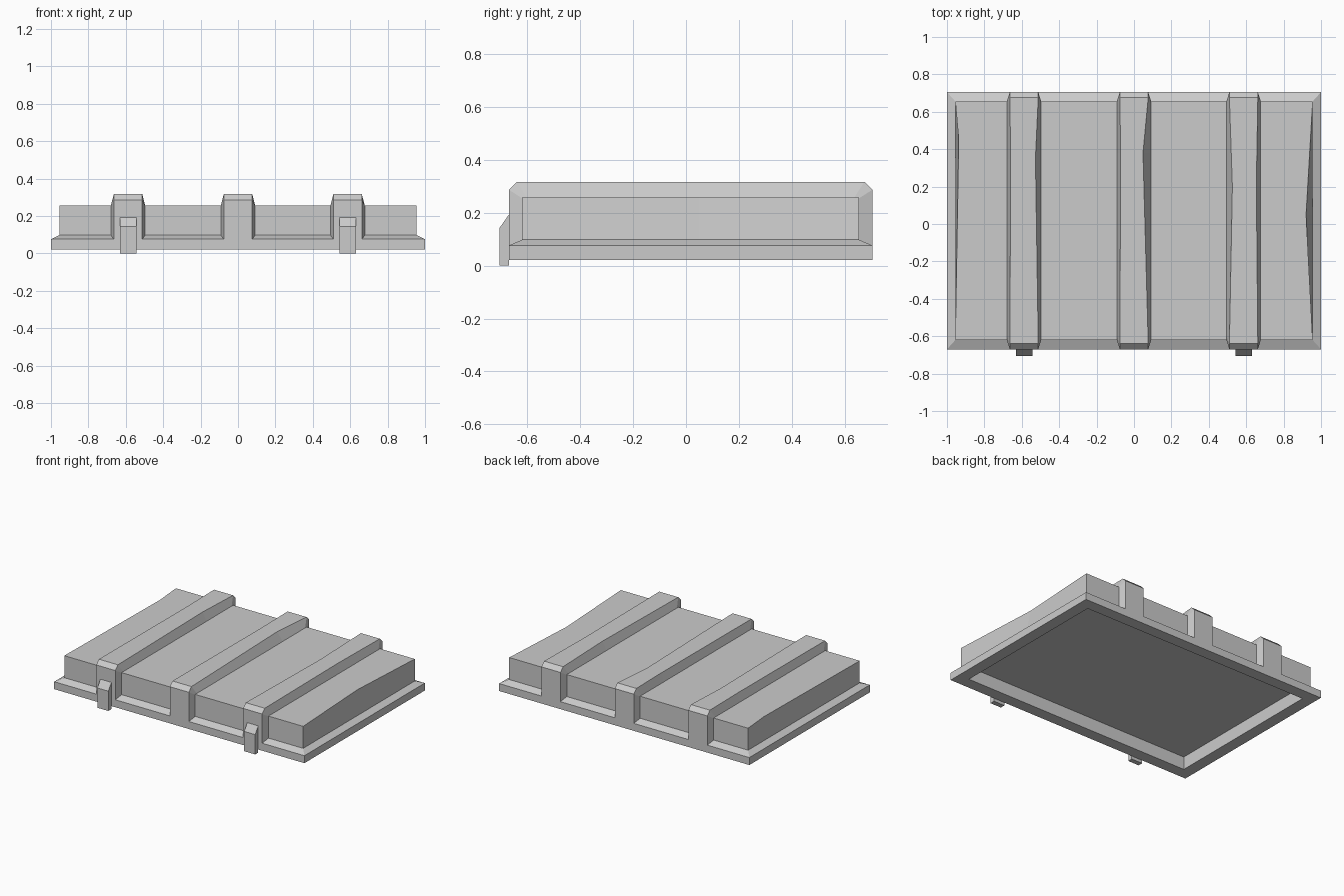
import bpy, bmesh

if "Cube" in bpy.data.objects:
    bpy.data.objects.remove(bpy.data.objects["Cube"])


def make_object(name, verts, faces):
    mesh = bpy.data.meshes.new(name)
    mesh.from_pydata(verts, [], faces)
    bm = bmesh.new()
    bm.from_mesh(mesh)
    bmesh.ops.recalc_face_normals(bm, faces=bm.faces)
    bm.to_mesh(mesh)
    bm.free()
    obj = bpy.data.objects.new(name, mesh)
    bpy.context.collection.objects.link(obj)
    return obj


def bridge(verts, rings, closed=True, caps=True):
    """Quads between equal rings of points, optionally capped at both ends."""
    n = len(rings[0])
    faces = []
    for r in range(len(rings) - 1):
        for i in range(n if closed else n - 1):
            j = (i + 1) % n
            faces.append((r * n + i, r * n + j, (r + 1) * n + j, (r + 1) * n + i))
    if caps:
        last = (len(rings) - 1) * n
        faces += [tuple(range(n)), tuple(range(last, last + n))]
    return faces


def ring(x, y0, y1, z, left_dent=0, right_dent=0):
    # rectangle with one extra point on each short side
    return [(-x, y0, z), (x, y0, z), (x - right_dent, 0.05, z),
            (x, y1, z), (-x, y1, z), (-x + left_dent, 0.45, z)]


# hollow lid: recess, rim, sloped ledge and raised panel with worn short edges
rings = [
    ring(0.915, -0.585, 0.62, 0.115),
    ring(0.915, -0.585, 0.62, 0.022),
    ring(1.0, -0.67, 0.705, 0.022),
    ring(1.0, -0.67, 0.705, 0.076),
    ring(0.955, -0.62, 0.655, 0.098),
    ring(0.955, -0.62, 0.655, 0.257, 0.018, 0.035),
]
verts = [p for r in rings for p in r]
make_object("lid_panel", verts, bridge(verts, rings))


# straps: tapered ribs that wrap over the panel and down to the rim
def make_strap(name, cx, wear_y, left_dent, right_dent):
    outer = [(-0.67, 0.076), (-0.67, 0.287), (-0.64, 0.317), (wear_y, 0.317),
             (0.675, 0.317), (0.705, 0.287), (0.705, 0.076)]
    inner = [(-0.62, 0.076), (-0.62, 0.255), (-0.60, 0.255), (wear_y, 0.255),
             (0.635, 0.255), (0.655, 0.255), (0.655, 0.076)]
    rings = []
    for k, ((yo, zo), (yi, zi)) in enumerate(zip(outer, inner)):
        dl, dr = (left_dent, right_dent) if k == 3 else (0, 0)
        rings.append([(cx - 0.092, yi, zi), (cx - 0.076 + dl, yo, zo),
                      (cx + 0.076 - dr, yo, zo), (cx + 0.092, yi, zi)])
    verts = [p for r in rings for p in r]
    make_object(name, verts, bridge(verts, rings, closed=False, caps=False))


make_strap("left_strap", -0.588, 0.35, 0.005, 0.015)
make_strap("middle_strap", 0.0, 0.38, 0.005, 0.028)
make_strap("right_strap", 0.586, 0.2, 0.016, 0.008)

# latches: small front tabs with a sloped top
profile = [(-0.705, 0), (-0.67, 0), (-0.67, 0.193), (-0.705, 0.143)]
for name, cx in (("left_latch", -0.587), ("right_latch", 0.587)):
    rings = [[(cx + dx, y, z) for y, z in profile] for dx in (-0.044, 0.044)]
    verts = [p for r in rings for p in r]
    make_object(name, verts, bridge(verts, rings))
